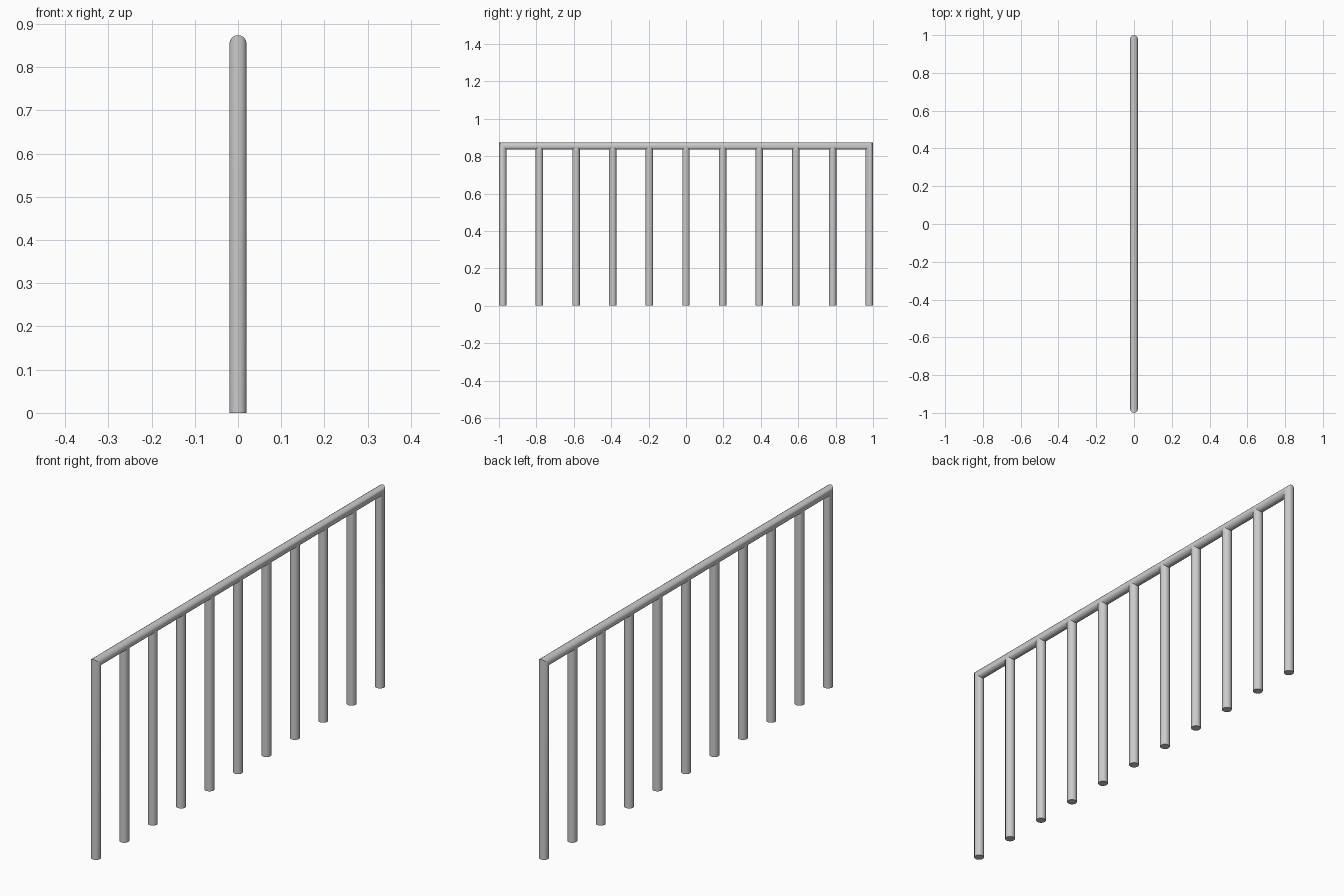
import bpy, bmesh, math

if "Cube" in bpy.data.objects:
    bpy.data.objects.remove(bpy.data.objects["Cube"])

R, SIDES = 0.02, 16
END_Y, RAIL_Z = 0.98, 0.854
POSTS = 11


def tube(name, sections):
    """Skin a tube through sections; each maps (across, outward) to a point."""
    bm = bmesh.new()
    rings = []
    for section in sections:
        angles = [2 * math.pi * i / SIDES for i in range(SIDES)]
        rings.append([bm.verts.new(section(R * math.cos(a), R * math.sin(a))) for a in angles])
    for a, b in zip(rings, rings[1:]):
        for i in range(SIDES):
            j = (i + 1) % SIDES
            bm.faces.new((a[i], a[j], b[j], b[i]))
    bm.faces.new(rings[0])
    bm.faces.new(rings[-1])
    bmesh.ops.recalc_face_normals(bm, faces=bm.faces)
    mesh = bpy.data.meshes.new(name)
    bm.to_mesh(mesh)
    bm.free()
    obj = bpy.data.objects.new(name, mesh)
    bpy.context.collection.objects.link(obj)
    bpy.ops.object.select_all(action='DESELECT')
    obj.select_set(True)
    bpy.context.view_layer.objects.active = obj
    bpy.ops.object.shade_smooth_by_angle(angle=math.radians(30))
    return obj


# Handrail and both end posts, one bent tube with mitred corners
tube("handrail_frame", [
    lambda u, v: (u, -END_Y - v, 0),
    lambda u, v: (u, -END_Y - v, RAIL_Z + v),
    lambda u, v: (u, END_Y + v, RAIL_Z + v),
    lambda u, v: (u, END_Y + v, 0),
])

# Inner balusters, running up into the rail
for k in range(1, POSTS - 1):
    y = -END_Y + 2 * END_Y * k / (POSTS - 1)
    tube(f"baluster_{k}", [
        lambda u, v, y=y: (u, y + v, 0),
        lambda u, v, y=y: (u, y + v, RAIL_Z),
    ])
